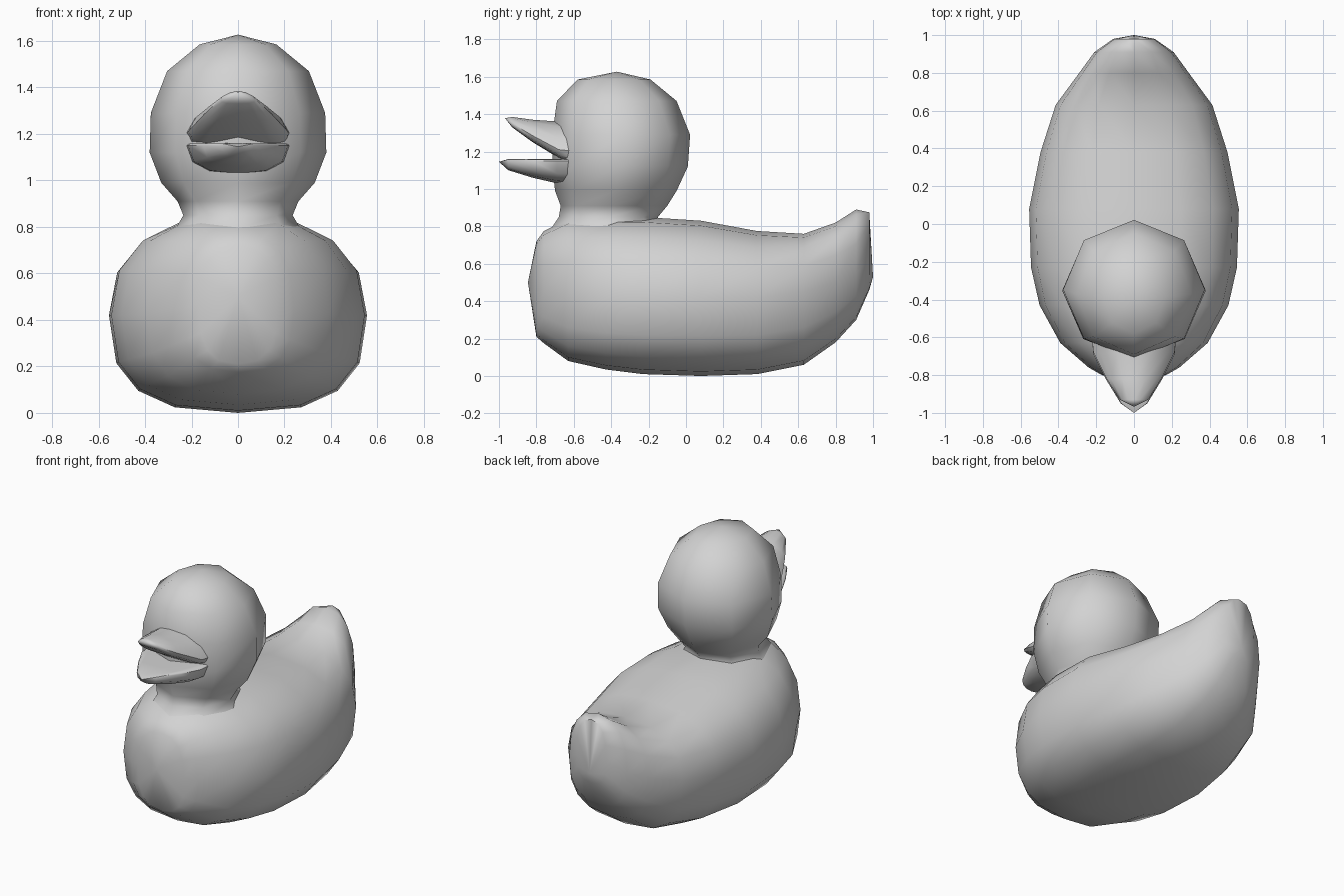
import bpy, math
from math import cos, sin, pi

if "Cube" in bpy.data.objects:
    bpy.data.objects.remove(bpy.data.objects["Cube"])

mat = bpy.data.materials.new("light grey")
mat.diffuse_color = (0.65, 0.65, 0.65, 1)
mat.use_nodes = True
mat.node_tree.nodes["Principled BSDF"].inputs["Base Color"].default_value = mat.diffuse_color


def spow(v, e):
    return math.copysign(abs(v) ** e, v) if abs(v) > 1e-9 else 0.0


def loft(name, rings, start, end, angle):
    """Skin equal-sized rings, closing both ends on a pole point."""
    n = len(rings[0])
    verts = [p for r in rings for p in r] + [start, end]
    a, b = len(verts) - 2, len(verts) - 1
    last = (len(rings) - 1) * n
    faces = []
    for i in range(n):
        j = (i + 1) % n
        faces.append((a, j, i))
        faces.append((b, last + i, last + j))
        for k in range(len(rings) - 1):
            faces.append((k * n + i, k * n + j, k * n + n + j, k * n + n + i))
    me = bpy.data.meshes.new(name)
    me.from_pydata(verts, [], faces)
    ob = bpy.data.objects.new(name, me)
    bpy.context.collection.objects.link(ob)
    me.materials.append(mat)
    bpy.context.view_layer.objects.active = ob
    ob.select_set(True)
    bpy.ops.object.mode_set(mode='EDIT')
    bpy.ops.mesh.select_all(action='SELECT')
    bpy.ops.mesh.normals_make_consistent(inside=False)
    bpy.ops.object.mode_set(mode='OBJECT')
    bpy.ops.object.shade_smooth_by_angle(angle=math.radians(angle))
    ob.select_set(False)
    return ob


def section(y, zb, zt, w, zw, n_low, n_up, segs=16):
    """Upright cross-section: widest at zw, rounded above and below."""
    ring = []
    for i in range(segs):
        t = 2 * pi * i / segs
        n = n_up if sin(t) >= 0 else n_low
        h = zt - zw if sin(t) >= 0 else zw - zb
        ring.append((w * spow(cos(t), 2 / n), y, zw + h * spow(sin(t), 2 / n)))
    return ring


# body with raised tail: y, bottom, top, half width, height of widest point
body = [
    (-0.80, 0.21, 0.72, 0.17, 0.47), (-0.76, 0.175, 0.775, 0.24, 0.45),
    (-0.63, 0.08, 0.84, 0.39, 0.43), (-0.43, 0.035, 0.85, 0.50, 0.42),
    (-0.23, 0.01, 0.85, 0.545, 0.42), (0.08, 0.0, 0.83, 0.555, 0.42),
    (0.38, 0.01, 0.775, 0.495, 0.42), (0.63, 0.06, 0.76, 0.415, 0.45),
    (0.80, 0.18, 0.82, 0.29, 0.50), (0.91, 0.30, 0.89, 0.21, 0.55),
    (0.98, 0.46, 0.875, 0.11, 0.62),
]
loft("body", [section(*s, 2.7, 2.4) for s in body],
     (0, -0.845, 0.5), (0, 1.0, 0.53), 70)

# head and neck: z, front y, back y, half width
head = [
    (0.74, -0.77, -0.08, 0.33), (0.79, -0.72, -0.13, 0.27),
    (0.85, -0.68, -0.15, 0.235), (0.91, -0.67, -0.10, 0.26),
    (0.99, -0.70, -0.05, 0.33), (1.12, -0.715, 0.01, 0.38),
    (1.29, -0.715, 0.022, 0.375), (1.47, -0.69, -0.05, 0.305),
    (1.585, -0.58, -0.19, 0.165),
]
rings = [[(w * cos(i * pi / 4), (f + b) / 2 + (b - f) / 2 * sin(i * pi / 4), z)
          for i in range(8)] for z, f, b, w in head]
loft("head", rings, (0, -0.4, 0.72), (0, -0.37, 1.627), 80)

# open beak: upper half curls upward, lower half has a flat top
upper = [
    (-0.58, 1.12, 1.36, 0.225, 1.20), (-0.68, 1.165, 1.36, 0.215, 1.21),
    (-0.82, 1.25, 1.37, 0.145, 1.285), (-0.93, 1.33, 1.385, 0.075, 1.35),
]
loft("upper_beak", [section(*s, 3, 1.6, 12) for s in upper],
     (0, -0.56, 1.25), (0, -0.967, 1.378), 45)
lower = [
    (-0.58, 1.02, 1.16, 0.225, 1.15), (-0.69, 1.03, 1.16, 0.215, 1.15),
    (-0.82, 1.06, 1.16, 0.15, 1.15), (-0.95, 1.10, 1.16, 0.07, 1.15),
]
loft("lower_beak", [section(*s, 2.4, 6, 12) for s in lower],
     (0, -0.56, 1.1), (0, -1.0, 1.145), 45)
